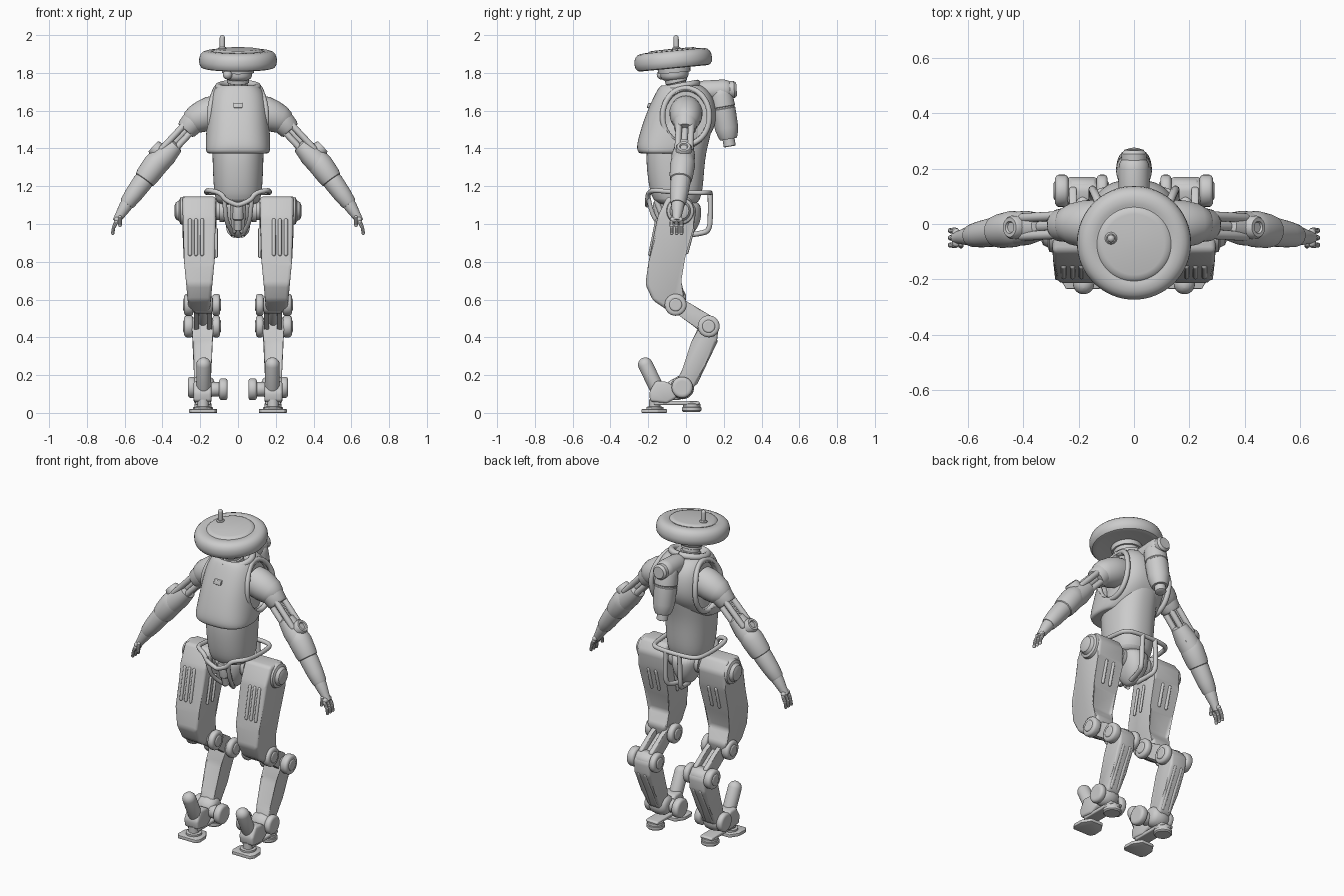
import bpy, bmesh, math
from mathutils import Vector, Matrix

if "Cube" in bpy.data.objects:
    bpy.data.objects.remove(bpy.data.objects["Cube"])

def finish(name, bm, mirror=False, sub=0, angle=35):
    bmesh.ops.recalc_face_normals(bm, faces=bm.faces)
    me = bpy.data.meshes.new(name)
    bm.to_mesh(me)
    bm.free()
    ob = bpy.data.objects.new(name, me)
    bpy.context.collection.objects.link(ob)
    bpy.ops.object.select_all(action='DESELECT')
    ob.select_set(True)
    bpy.context.view_layer.objects.active = ob
    bpy.ops.object.shade_smooth_by_angle(angle=math.radians(angle))
    if sub:
        ob.modifiers.new("smooth", 'SUBSURF').levels = sub
        ob.modifiers["smooth"].render_levels = sub
    if mirror:
        ob.modifiers.new("mirror", 'MIRROR')
    return ob

def skin(rings):
    bm = bmesh.new()
    vs = [[bm.verts.new(p) for p in r] for r in rings]
    n = len(rings[0])
    for a, b in zip(vs, vs[1:]):
        for i in range(n):
            bm.faces.new((a[i], a[(i + 1) % n], b[(i + 1) % n], b[i]))
    bm.faces.new(vs[0][::-1])
    bm.faces.new(vs[-1])
    return bm

def turn(name, a, b, prof, mirror=True, seg=32, flat=1.0):
    """Turned part along a-b; prof = (fraction along, radius)."""
    a, b = Vector(a), Vector(b)
    q = (b - a).to_track_quat('Z', 'Y')
    rings = []
    for t, r in prof:
        r = max(r, 0.0008)
        rings.append([a.lerp(b, t) + q @ Vector((r * math.cos(k * math.tau / seg), r * flat * math.sin(k * math.tau / seg), 0)) for k in range(seg)])
    return finish(name, skin(rings), mirror)

def capsule(name, a, b, r, mirror=True, seg=16):
    e = r / (Vector(b) - Vector(a)).length
    arc = [(e * (1 - math.cos(k * math.pi / 10)), r * math.sin(k * math.pi / 10)) for k in range(6)]
    return turn(name, a, b, arc + [(1 - t, s) for t, s in arc[::-1]], mirror, seg)

def drum(name, x0, x1, y, z, r, c=0.012):
    """Chamfered drum with its axis along x."""
    e = c / (x1 - x0)
    return turn(name, (x0, y, z), (x1, y, z), [(0, r - c * 1.8), (0, r - c), (e * .4, r - c * .3), (e, r), (1 - e, r), (1 - e * .4, r - c * .3), (1, r - c), (1, r - c * 1.8)])

def loft(name, secs, n=2.5, seg=32, sub=2):
    """Sections are (z, y front, y back, half width)."""
    f = lambda v: math.copysign(abs(v) ** (2 / n), v)
    rings = [[(w * f(math.cos(k * math.tau / seg)), (y0 + y1) / 2 + (y1 - y0) / 2 * f(math.sin(k * math.tau / seg)), z) for k in range(seg)] for z, y0, y1, w in secs]
    return finish(name, skin(rings), sub=sub)

def slab(name, poly, x0, x1, bevel, taper=None):
    """Side profile (y, z) extruded from x0 to x1, both sides of the body."""
    bm = skin([[(x, y, z) for y, z in poly] for x in (x0, x1)])
    c = (x0 + x1) / 2
    for v in bm.verts:
        if taper:
            v.co.x = c + (v.co.x - c) * taper(v.co.z)
    bmesh.ops.bevel(bm, geom=bm.edges[:], offset=bevel, segments=3, profile=.5, affect='EDGES')
    return finish(name, bm, True)

def tube(name, pts, r, closed=False):
    cu = bpy.data.curves.new(name, 'CURVE')
    cu.dimensions, cu.bevel_depth, cu.bevel_resolution, cu.resolution_u = '3D', r, 3, 6
    cu.use_fill_caps = True
    sp = cu.splines.new('NURBS')
    sp.points.add(len(pts) - 1)
    for p, co in zip(sp.points, pts):
        p.co = (*co, 1)
    sp.order_u, sp.use_endpoint_u, sp.use_cyclic_u = 3, not closed, closed
    ob = bpy.data.objects.new(name, cu)
    bpy.context.collection.objects.link(ob)
    bpy.ops.object.select_all(action='DESELECT')
    ob.select_set(True)
    bpy.context.view_layer.objects.active = ob
    bpy.ops.object.convert(target='MESH')
    ob = bpy.context.object
    ob.modifiers.new("mirror", 'MIRROR')
    return ob

# Head: tilted disc with raised centre, antenna, eye housing and neck
up = Matrix.Rotation(math.radians(5.5), 3, 'X') @ Vector((0, 0, 1))
hc = Vector((0, -.068, 1.868))
disc = [(-.040, .0), (-.040, .165), (-.044, .18), (-.040, .193), (-.026, .203), (-.008, .206), (.012, .205), (.03, .198), (.042, .186), (.048, .17), (.05, .145), (.047, .138), (.047, .134), (.055, .125), (.058, .11), (.06, 0)]
turn("head_disc", hc, hc + up, disc, False, 64)
turn("head_underside", hc - up * .105, hc - up * .03, [(0, .055), (.1, .068), (.3, .075), (.5, .075), (.5, .085), (1, .088)], False, 48)
capsule("antenna", (-.083, -.05, 1.90), (-.083, -.053, 2.0), .014, False)
turn("antenna_base", (-.083, -.05, 1.91), (-.083, -.052, 1.937), [(0, .022), (.8, .022), (1, .017)], False, 24)
capsule("sensor_eye", (-.055, -.155, 1.79), (-.055, -.06, 1.79), .025, False)
turn("neck", (0, -.03, 1.66), (0, -.062, 1.80), [(0, .058), (.5, .058), (.52, .05), (.62, .05), (.64, .058), (.78, .058), (.8, .048), (1, .048)], False)

# Torso: core body, chest shell with arm openings, collar
loft("torso_core", [(1.10, -.13, .04, .09), (1.12, -.175, .075, .12), (1.2, -.198, .092, .13), (1.35, -.215, .10, .136), (1.45, -.20, .125, .135), (1.55, -.17, .15, .12), (1.66, -.13, .15, .11), (1.71, -.1, .10, .08)], 2.3)
chest = loft("chest_shell", [(1.70, -.10, .05, .07), (1.735, -.115, .065, .085), (1.735, -.135, .085, .105), (1.71, -.152, .12, .135), (1.66, -.178, .152, .155), (1.58, -.213, .165, .165), (1.5, -.24, .152, .17), (1.42, -.262, .09, .172), (1.385, -.258, .04, .17), (1.372, -.245, .02, .16), (1.375, -.22, 0, .13)], 2.6)
cut = turn("armhole_cutter", (.112, 0, 1.57), (.4, 0, 1.57), [(0, .11), (.3, .125), (1, .125)], True, 48)
for v in cut.data.vertices:
    v.co.z = 1.57 + (v.co.z - 1.57) * 1.2
cut.hide_render = True
cut.hide_viewport = False
cut.display_type = 'WIRE'
mod = chest.modifiers.new("armholes", 'BOOLEAN')
mod.operation, mod.object = 'DIFFERENCE', cut
bpy.context.view_layer.objects.active = chest
for m in [m.name for m in chest.modifiers]:
    bpy.ops.object.modifier_apply(modifier=m)
bpy.data.objects.remove(cut)
ring = [(k * math.tau / 24) for k in range(24)]
tube("armhole_rim", [(.15 - .035 * max(0, math.sin(t)) ** 2, .125 * math.cos(t), 1.57 + .15 * math.sin(t)) for t in ring], .015, True)
collar = [(.105 * math.sin(k * math.pi / 10), -.035 - .095 * math.cos(k * math.pi / 10), 1.727 - .018 * math.cos(k * math.pi / 10)) for k in range(11)]
tube("collar", collar, .019)
slab("chest_badge", [(-.208, 1.615), (-.2, 1.64), (-.18, 1.64), (-.18, 1.615)], -.024, .024, .003).modifiers.clear()

# Backpack canister
capsule("backpack_mount", (0, .04, 1.70), (0, .255, 1.712), .056, False, 32)
turn("backpack_cap", (0, .225, 1.71), (0, .268, 1.713), [(0, .045), (.7, .045), (1, .034), (1, 0)], False)
turn("backpack_canister", (0, .175, 1.735), (0, .232, 1.41), [(0, 0), (.02, .035), (.08, .056), (.16, .063), (.35, .065), (.36, .062), (.38, .062), (.39, .065), (.7, .062), (.83, .052), (.88, .044), (.88, .032), (.99, .032), (1, .027), (1, 0)], False)

# Arms
S, E, W, H = (Vector(p) for p in ((.19, 0, 1.59), (.40, -.012, 1.365), (.59, -.043, 1.105), (.645, -.05, 1.015)))
turn("shoulder_cap", (.10, 0, 1.605), (.285, 0, 1.53), [(0, .08), (.2, .088), (.45, .085), (.7, .074), (.88, .055), (.97, .03), (1, 0)])
turn("upper_arm_sleeve", S, E, [(0, .06), (.15, .066), (.38, .058), (.42, .05), (.42, .03)])
n = Vector((.73, 0, .68))
for i, (a, b) in enumerate(((.025, -.033), (.025, .033), (-.028, -.025), (-.028, .025))):
    o = n * a + Vector((0, b, 0))
    capsule("upper_arm_strut", S.lerp(E, .3) + o, S.lerp(E, .98) + o, .017)
capsule("upper_arm_piston", S.lerp(E, .3), S.lerp(E, 1), .022)
turn("elbow_knuckle", E - n * .06, E + n * .068, [(0, .025), (0, .036), (.08, .042), (.92, .042), (1, .035), (1, .022), (.94, .018), (.94, 0)])
turn("elbow_guard", E.lerp(S, .3) - n * .012, E.lerp(W, .25), [(0, .03), (.06, .048), (.5, .062), (1, .062)])
turn("forearm_shell", E, W, [(0, .045), (.06, .058), (.2, .066), (.42, .062), (.5, .057), (.51, .052), (.56, .053), (.8, .048), (.97, .041), (1, .037), (1, .025)])
turn("hand_palm", W.lerp(E, .05), H, [(0, .034), (.25, .034), (.6, .027), (1, .02)])
capsule("palm_bar", H + Vector((-.003, -.034, .008)), H + Vector((-.003, .034, .008)), .015)
for dy in (-.026, 0, .026):
    k = H + Vector((.014, dy, -.035))
    capsule("finger_base", H + Vector((-.005, dy, .005)), k, .011, True, 10)
    capsule("finger_tip", k + Vector((-.002, 0, .01)), k + Vector((.006, 0, -.038)), .0095, True, 10)
capsule("thumb", H + Vector((-.02, -.02, .03)), H + Vector((-.02, -.03, -.03)), .010, True, 10)

# Pelvis with tubular frame
loft("pelvis", [(.925, -.05, 0, .015), (.95, -.085, .04, .04), (1.0, -.115, .075, .065), (1.07, -.12, .085, .085), (1.13, -.12, .07, .085)], 2.2)
for x in (-.03, .03):
    capsule("pelvis_front_strut", (x, -.16, 1.13), (x * .7, -.09, .95), .014, False)
turn("pelvis_front_motor", (0, -.15, 1.12), (0, -.115, .97), [(0, .022), (.1, .03), (.6, .03), (.65, .022), (1, .02)], False)
tube("belt_frame", [(0, .128, 1.165), (.07, .128, 1.165), (.15, .11, 1.165), (.165, .03, 1.165), (.168, -.09, 1.17), (.16, -.17, 1.18), (.09, -.2, 1.165), (.065, -.205, 1.12), (0, -.205, 1.10)], .013)
tube("rear_frame", [(.045, .128, 1.165), (.05, .13, 1.06), (.05, .125, .97), (.035, .09, .95), (.02, 0, .94)], .014)
tube("front_frame", [(.075, -.2, 1.15), (.068, -.19, 1.08), (.06, -.15, 1.0), (.025, -.08, .945)], .012)
turn("hip_axle", (.04, -.03, 1.07), (.335, -.03, 1.07), [(0, .045), (.1, .05), (.12, .06), (.2, .06), (.2, .05), (.25, .05), (.25, .062), (.4, .062), (.84, .075), (.9, .07), (.92, .055), (.98, .045), (1, .03), (1, 0)])

# Thighs
thigh = [(-.10, 1.145), (.015, 1.145), (.055, 1.08), (.04, .98), (-.005, .82), (-.045, .695), (.005, .62), (-.02, .53), (-.085, .535), (-.175, .595), (-.215, .68), (-.2, .79), (-.15, 1.04)]
slab("thigh", thigh, .115, .295, .018, lambda z: 1 if z > .9 else max(.62, 1 - (.9 - z) * 1.05))
for x in (.19, .222, .254):
    capsule("thigh_front_rib", (x, -.151, 1.03), (x, -.192, .83), .010, True, 12)
for x in (.18, .23):
    capsule("thigh_back_rib", (x, .038, .98), (x, .001, .84), .010, True, 12)
for y in (-.1, -.05):
    capsule("thigh_side_rib", (.115, y, .98), (.115, y - .035, .82), .008, True, 12)

# Knee, link, hock and shank
K, Q, A = (-.055, .572), (.12, .458), (-.02, .135)
for nm, (y, z), r in (("knee", K, .058), ("hock", Q, .058)):
    drum(nm + "_core", .135, .235, y, z, r - .012)
    drum(nm + "_outer_drum", .237, .285, y, z, r)
    drum(nm + "_inner_drum", .095, .135, y, z, r)
    drum(nm + "_pin", .08 if nm == "none" else .09, .29, y, z, .034, .006)
link = [(-.055, .625), (.03, .575), (.13, .515), (.15, .45), (.10, .41), (-.03, .52), (-.09, .55)]
slab("link_inner", link, .138, .165, .008)
slab("link_outer", link, .207, .234, .008)
capsule("link_piston", (.186, -.04, .56), (.186, .11, .465), .026)
slab("shank", [(.075, .50), (.135, .51), (.172, .46), (.165, .38), (.10, .25), (.05, .14), (-.02, .10), (-.06, .15), (-.02, .23), (.045, .37)], .13, .245, .018, lambda z: .72 + .28 * min(1, max(0, (z - .15) / .25)))
for x in (.165, .21):
    capsule("shank_rear_rod", (x, .16, .39), (x, .045, .15), .012, True, 12)

# Ankle and foot
turn("ankle", (.125, *A), (.245, *A), [(0, .03), (.06, .046), (.2, .058), (.5, .063), (.8, .058), (.94, .046), (1, .03)])
drum("ankle_outer_drum", .225, .265, *A, .056)
drum("ankle_inner_drum", .055, .10, -.05, .125, .058)
drum("ankle_axle", .09, .15, -.05, .125, .038)
slab("foot_body", [(-.19, .06), (-.195, .11), (-.16, .17), (-.10, .165), (-.05, .13), (-.05, .08), (-.10, .05)], .14, .235, .014)
capsule("toe_guard", (.182, -.135, .09), (.182, -.232, .29), .039, True, 24)
slab("foot_bar", [(-.17, .042), (-.17, .064), (.065, .062), (.075, .054), (.065, .042)], .145, .225, .006)
turn("toe_post", (.185, -.165, .01), (.185, -.165, .07), [(0, .045), (.35, .045), (.4, .03), (1, .03)])
turn("heel_pad", (.185, .03, .006), (.185, .03, .052), [(0, .045), (.15, .052), (.5, .052), (.55, .046), (.9, .046), (1, .04)])
c = [(.125, -.235), (.245, -.235), (.26, -.21), (.258, -.15), (.225, -.10), (.145, -.10), (.112, -.15), (.11, -.21)]
bm = skin([[(x, y, z) for x, y in c] for z in (0, .02)])
bmesh.ops.bevel(bm, geom=bm.edges[:], offset=.004, segments=2, profile=.5, affect='EDGES')
finish("toe_plate", bm, True)
